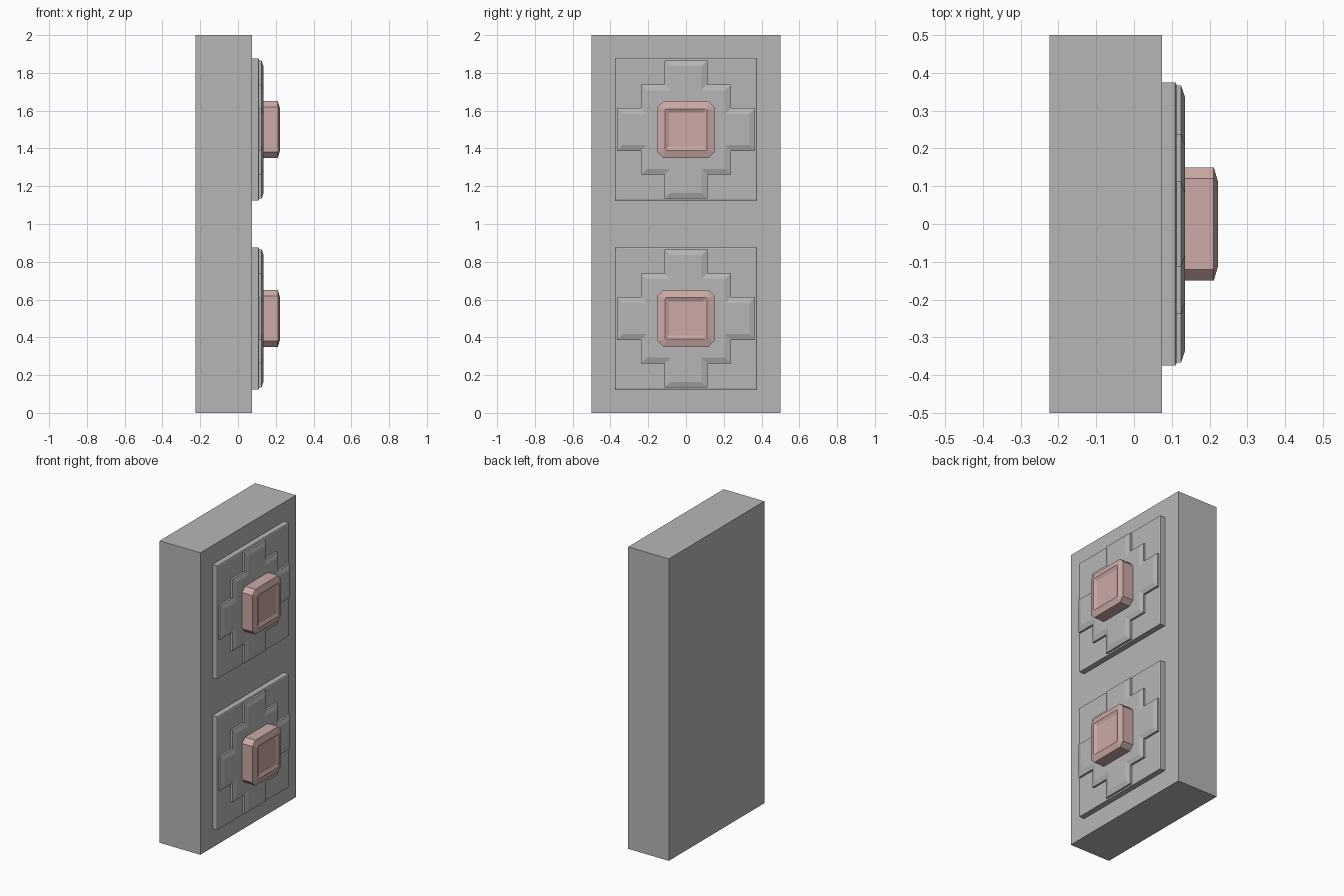
import bpy
import bmesh

default = bpy.data.objects.get("Cube")
if default:
    bpy.data.objects.remove(default, do_unlink=True)


def material(name, color):
    mat = bpy.data.materials.new(name)
    mat.use_nodes = True
    mat.diffuse_color = (*color, 1)
    mat.node_tree.nodes["Principled BSDF"].inputs["Base Color"].default_value = (*color, 1)
    return mat


grey = material("stone grey", (0.47, 0.47, 0.47))
pink = material("dusty pink", (0.60, 0.40, 0.38))


def four_fold(quarter):
    """Repeat a quarter outline around the x axis."""
    loop = []
    for _ in range(4):
        loop += quarter
        quarter = [(-z, y) for y, z in quarter]
    return loop


def square(h):
    return four_fold([(h, h)])


def cut_square(h, cut):
    return four_fold([(h, h - cut), (h - cut, h)])


def stepped_cross(inset):
    a, b, c = (v - inset for v in (0.113, 0.238, 0.366))
    return four_fold([(c, a), (b, a), (b, b), (a, b), (a, c)])


def stack(name, rings, z, mat):
    """Bridge outlines placed along x, closing both ends."""
    bm = bmesh.new()
    loops = [[bm.verts.new((x, py, pz)) for py, pz in loop] for x, loop in rings]
    n = len(loops[0])
    for low, high in zip(loops, loops[1:]):
        for i in range(n):
            j = (i + 1) % n
            bm.faces.new((low[i], low[j], high[j], high[i]))
    bm.faces.new(loops[0][::-1])
    bm.faces.new(loops[-1])
    bmesh.ops.recalc_face_normals(bm, faces=bm.faces)
    mesh = bpy.data.meshes.new(name)
    bm.to_mesh(mesh)
    bm.free()
    mesh.materials.append(mat)
    obj = bpy.data.objects.new(name, mesh)
    obj.location.z = z
    bpy.context.collection.objects.link(obj)
    return obj


# Back slab
slab = stack("slab", [(-0.224, square(0.5)), (0.074, square(0.5))], 1, grey)
slab.scale.z = 2

# Two identical panels, each with a plate, a stepped cross and a dished button
for level, z in (("lower", 0.5), ("upper", 1.5)):
    stack(level + "_plate", [(0.07, square(0.375)), (0.109, square(0.375)),
                             (0.112, square(0.37))], z, grey)
    stack(level + "_cross", [(0.105, stepped_cross(0)), (0.125, stepped_cross(0)),
                             (0.135, stepped_cross(0.03))], z, grey)
    stack(level + "_button", [(0.13, cut_square(0.15, 0.03)),
                              (0.211, cut_square(0.15, 0.03)),
                              (0.223, cut_square(0.11, 0.004)),
                              (0.214, cut_square(0.09, 0.003))], z, pink)
